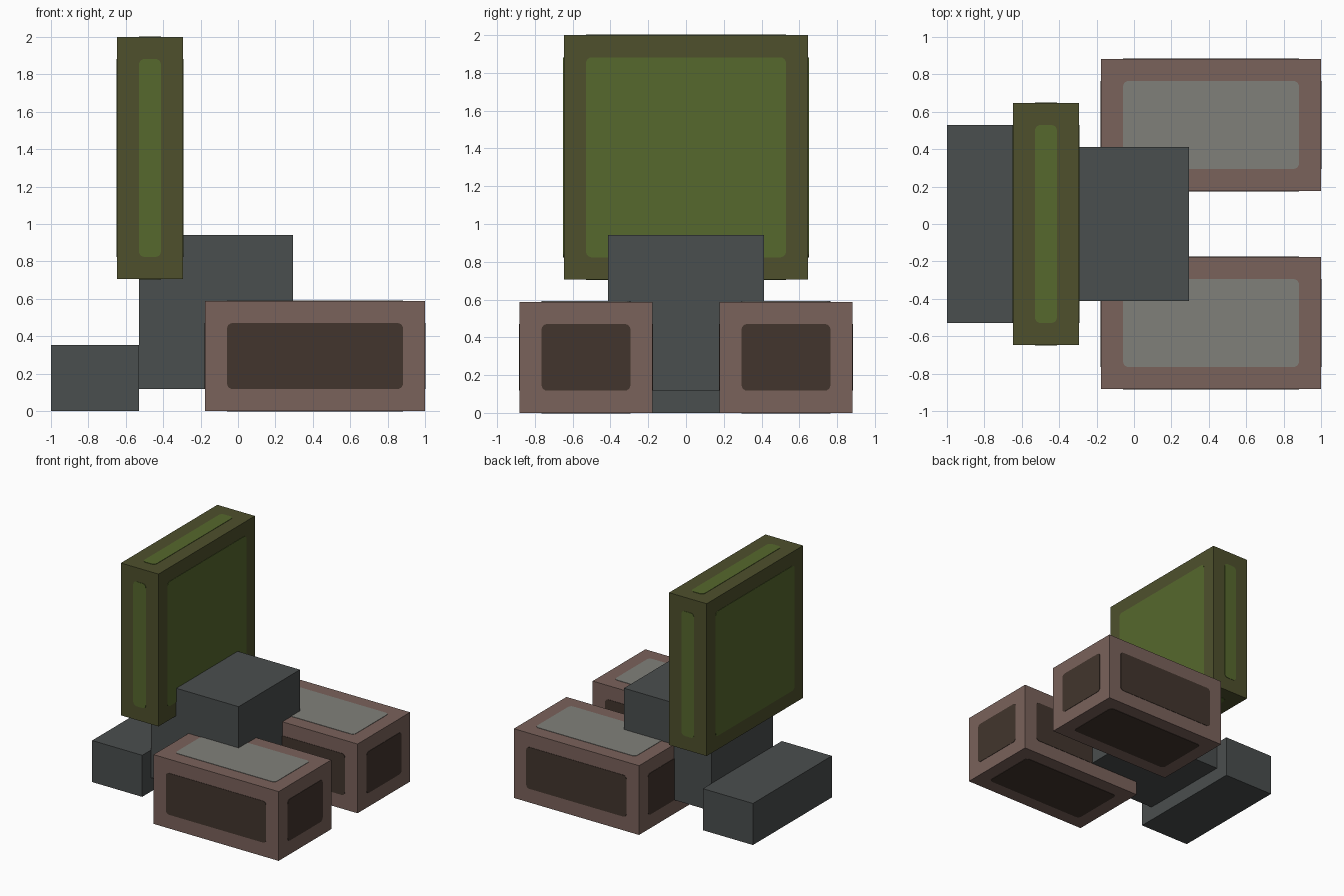
import bpy
import bmesh
from mathutils import Vector

U = 2 / 17        # modelling grid step
THIN = 0.006      # plate thickness, half of it sunk into the block
CORNER = 0.03     # rounded plate corners

old = bpy.data.objects.get("Cube")
if old:
    bpy.data.objects.remove(old, do_unlink=True)


def material(name, rgb):
    linear = [((c / 255 + 0.055) / 1.055) ** 2.4 for c in rgb] + [1]
    mat = bpy.data.materials.new(name)
    mat.use_nodes = True
    mat.diffuse_color = linear
    bsdf = next(n for n in mat.node_tree.nodes if n.type == "BSDF_PRINCIPLED")
    bsdf.inputs["Base Color"].default_value = linear
    return mat


slate = material("slate grey", (74, 78, 78))
olive = material("olive", (78, 80, 44))
green = material("moss green", (86, 104, 45))
brown = material("dusty brown", (122, 98, 91))
dark = material("dark brown", (66, 53, 45))
stone = material("stone grey", (128, 128, 122))


def box(name, low, high, mat, round_axis=None):
    """Box between two corners; round_axis rounds the edges along that axis."""
    low, high = Vector(low), Vector(high)
    size = high - low
    bm = bmesh.new()
    bmesh.ops.create_cube(bm, size=1)
    for v in bm.verts:
        v.co = Vector(a * b for a, b in zip(v.co, size))
    if round_axis is not None:
        edges = [e for e in bm.edges
                 if abs((e.verts[0].co - e.verts[1].co)[round_axis]) > THIN / 2]
        bmesh.ops.bevel(bm, geom=edges, offset=CORNER, segments=4,
                        profile=0.5, affect="EDGES")
    mesh = bpy.data.meshes.new(name)
    bm.to_mesh(mesh)
    bm.free()
    mesh.materials.append(mat)
    obj = bpy.data.objects.new(name, mesh)
    obj.location = (low + high) / 2
    bpy.context.collection.objects.link(obj)
    return obj


def block(name, low, high, mat):
    return box(name, Vector(low) * U, Vector(high) * U, mat)


def framed_block(name, low, high, frame, inset, top):
    """Block with a rounded inset plate, one step from the edges, on each side."""
    block(name, low, high, frame)
    sides = ("right", "left"), ("front", "back"), ("bottom", "top")
    for axis, labels in enumerate(sides):
        for label, corner in zip(labels, (low, high)):
            a = (Vector(low) + Vector((1, 1, 1))) * U
            b = (Vector(high) - Vector((1, 1, 1))) * U
            a[axis] = corner[axis] * U - THIN / 2
            b[axis] = corner[axis] * U + THIN / 2
            box(f"{name}_{label}_inset", a, b,
                top if label == "top" else inset, axis)


# Central body and rear block
block("body", (-4.5, -3.5, 1), (2.5, 3.5, 8), slate)
block("rear_block", (-8.5, -4.5, 0), (-4.5, 4.5, 3), slate)

# Upright panel
framed_block("upright_panel", (-5.5, -5.5, 6), (-2.5, 5.5, 17), olive, green, green)

# Pair of side blocks
for label, y in (("right", -7.5), ("left", 1.5)):
    framed_block(f"{label}_foot", (-1.5, y, 0), (8.5, y + 6, 5), brown, dark, stone)
